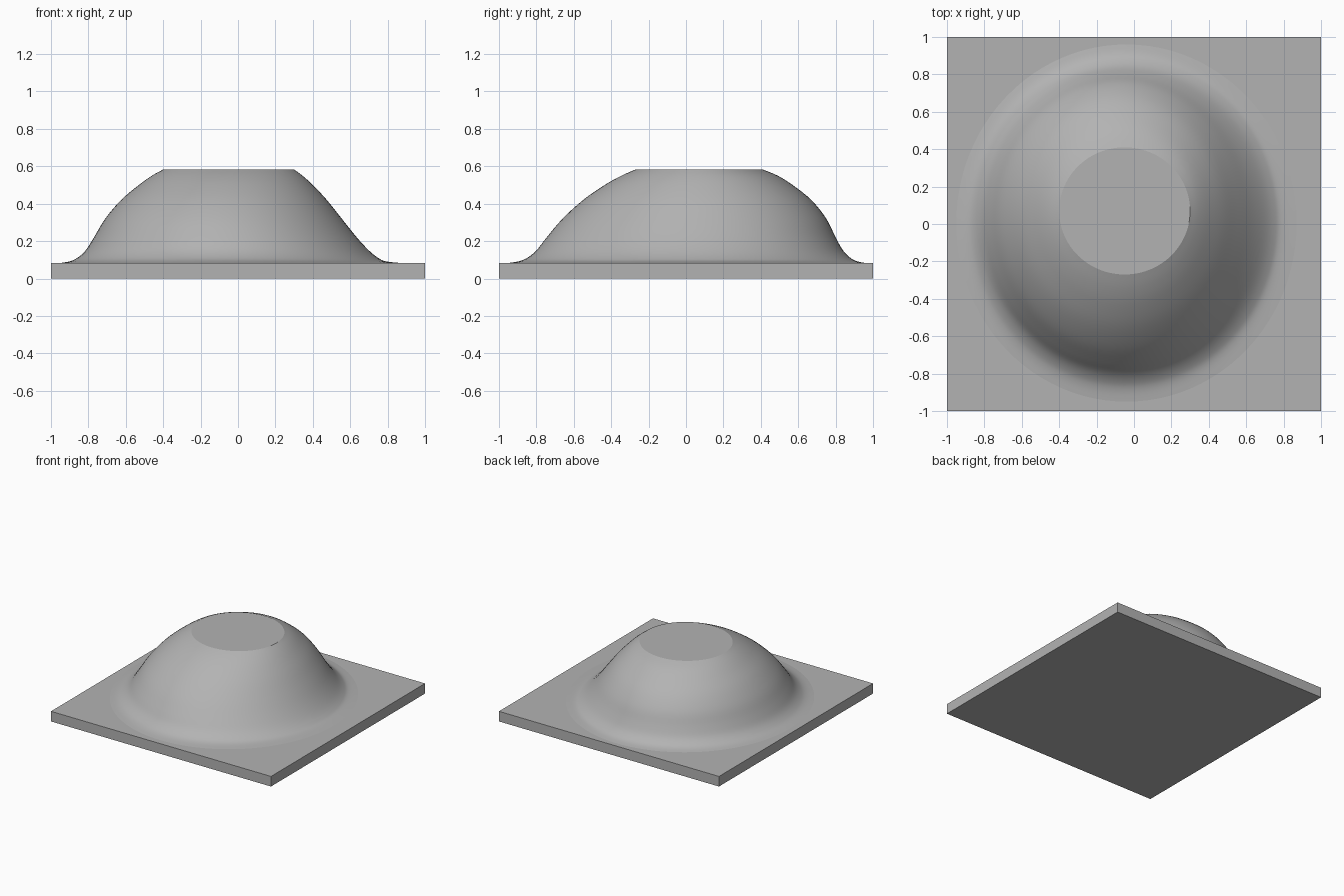
import bpy, bmesh
from math import cos, sin, pi

if "Cube" in bpy.data.objects:
    bpy.data.objects.remove(bpy.data.objects["Cube"], do_unlink=True)

SEGMENTS, STEPS, SLAB = 96, 4, 0.083

# Single stone grey
grey = bpy.data.materials.new("plain_grey")
grey.use_nodes = True
grey.diffuse_color = (0.45, 0.45, 0.45, 1)
grey.node_tree.nodes["Principled BSDF"].inputs["Base Color"].default_value = grey.diffuse_color


def add_object(name, bm):
    mesh = bpy.data.meshes.new(name)
    bm.normal_update()
    bm.to_mesh(mesh)
    bm.free()
    mesh.materials.append(grey)
    obj = bpy.data.objects.new(name, mesh)
    bpy.context.collection.objects.link(obj)
    return obj


# Square base slab
bm = bmesh.new()
bmesh.ops.create_cube(bm, size=1)
for v in bm.verts:
    v.co = (v.co.x * 2, v.co.y * 2, (v.co.z + 0.5) * SLAB)
add_object("base_slab", bm)

# Contours of the mound: height, then reach towards left, right, front, back
contours = [
    (0.583, 0.30, 0.40, 0.27, 0.41),
    (0.55, 0.345, 0.46, 0.345, 0.49),
    (0.50, 0.40, 0.53, 0.435, 0.57),
    (0.42, 0.475, 0.625, 0.55, 0.67),
    (0.32, 0.555, 0.71, 0.66, 0.75),
    (0.22, 0.635, 0.77, 0.745, 0.80),
    (0.15, 0.70, 0.815, 0.80, 0.84),
    (0.11, 0.75, 0.86, 0.85, 0.88),
    (0.092, 0.79, 0.90, 0.895, 0.915),
    (SLAB, 0.87, 0.95, 0.95, 0.96),
]


def spline(a, b, c, d, t):
    """Smooth curve between b and c."""
    return b + 0.5 * t * (c - a + t * (2*a - 5*b + 4*c - d + t * (3*(b - c) + d - a)))


levels = []
last = len(contours) - 1
for i in range(last):
    four = [contours[min(max(i + k, 0), last)] for k in (-1, 0, 1, 2)]
    for s in range(STEPS):
        levels.append([spline(*vals, s / STEPS) for vals in zip(*four)])
levels.append(contours[-1])

# Mound: stacked oval rings whose centres drift with height
bm = bmesh.new()
rings = []
for z, left, right, front, back in levels:
    ring = []
    for k in range(SEGMENTS):
        a = 2 * pi * k / SEGMENTS
        ring.append(bm.verts.new(((left - right) / 2 + (left + right) / 2 * cos(a),
                                  (back - front) / 2 + (back + front) / 2 * sin(a), z)))
    rings.append(ring)
for upper, lower in zip(rings, rings[1:]):
    for k in range(SEGMENTS):
        n = (k + 1) % SEGMENTS
        bm.faces.new((upper[k], lower[k], lower[n], upper[n])).smooth = True

# Flat summit with a crisp rim
summit = bm.faces.new(rings[0])
for edge in summit.edges:
    edge.smooth = False
add_object("mound", bm)
